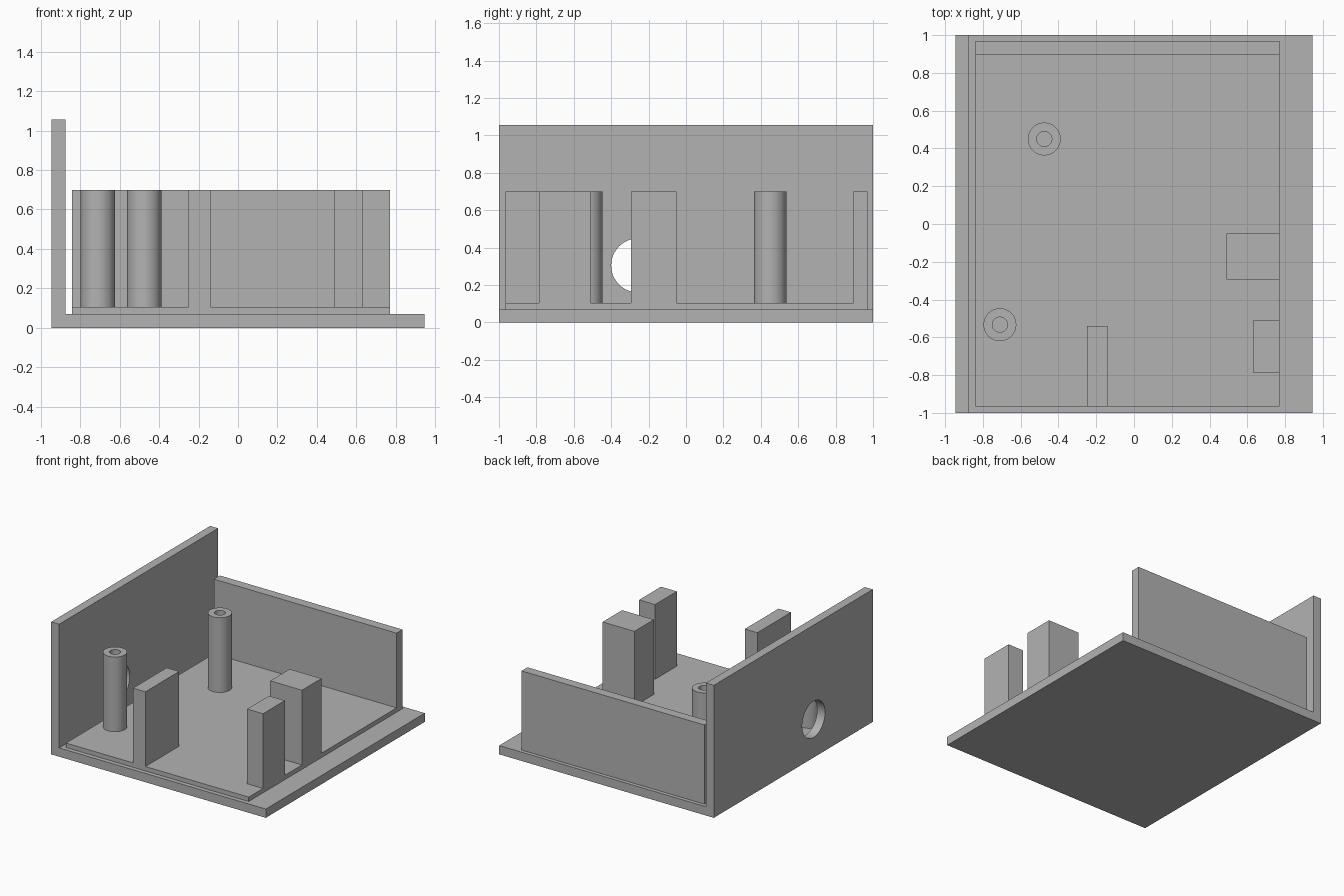
import bpy, bmesh, math
from mathutils import Vector, Matrix

if "Cube" in bpy.data.objects:
    bpy.data.objects.remove(bpy.data.objects["Cube"])

grey = bpy.data.materials.new("plain grey")
grey.use_nodes = True
colour = (0.45, 0.45, 0.45, 1)
grey.diffuse_color = colour
grey.node_tree.nodes["Principled BSDF"].inputs["Base Color"].default_value = colour

BASE_TOP, FLOOR_TOP, INNER_TOP, WALL_TOP = 0.07, 0.105, 0.7, 1.055


def finish(name, bm):
    bmesh.ops.recalc_face_normals(bm, faces=bm.faces)
    mesh = bpy.data.meshes.new(name)
    bm.to_mesh(mesh)
    bm.free()
    mesh.materials.append(grey)
    obj = bpy.data.objects.new(name, mesh)
    bpy.context.collection.objects.link(obj)
    return obj


def extrude(name, points, offset):
    bm = bmesh.new()
    face = bm.faces.new([bm.verts.new(p) for p in points])
    side = bmesh.ops.extrude_face_region(bm, geom=[face])["geom"]
    verts = [g for g in side if isinstance(g, bmesh.types.BMVert)]
    bmesh.ops.translate(bm, verts=verts, vec=Vector(offset))
    return finish(name, bm)


def smooth(obj):
    bpy.ops.object.select_all(action="DESELECT")
    obj.select_set(True)
    bpy.context.view_layer.objects.active = obj
    bpy.ops.object.shade_smooth_by_angle(angle=math.radians(30))


def block(name, x0, x1, y0, y1):
    z = FLOOR_TOP
    return extrude(name, [(x0, y0, z), (x1, y0, z), (x1, y1, z), (x0, y1, z)],
                   (0, 0, INNER_TOP - z))


def post(name, x, y, outer=0.087, inner=0.04):
    # Hollow tube turned from a rectangular profile
    bm = bmesh.new()
    profile = [(outer, FLOOR_TOP), (outer, INNER_TOP), (inner, INNER_TOP), (inner, FLOOR_TOP)]
    verts = [bm.verts.new((r, 0, z)) for r, z in profile]
    edges = [bm.edges.new(pair) for pair in zip(verts, verts[1:])]
    bmesh.ops.spin(bm, geom=verts + edges, cent=(0, 0, 0), axis=(0, 0, 1),
                   angle=math.tau, steps=48, use_merge=True)
    bmesh.ops.remove_doubles(bm, verts=bm.verts, dist=0.0001)
    obj = finish(name, bm)
    obj.location = (x, y, 0)
    smooth(obj)


# Base plate and tall side wall, one L-shaped profile
shell_profile = [(-0.945, 0), (0.945, 0), (0.945, BASE_TOP), (-0.875, BASE_TOP),
                 (-0.875, WALL_TOP), (-0.945, WALL_TOP)]
shell = extrude("base_and_side_wall", [(x, -1, z) for x, z in shell_profile], (0, 2, 0))

# Round port through the side wall
bm = bmesh.new()
bmesh.ops.create_cone(bm, cap_ends=True, segments=64, radius1=0.144, radius2=0.144, depth=0.3,
                      matrix=Matrix.Translation((-0.91, -0.256, 0.305))
                      @ Matrix.Rotation(math.pi / 2, 4, "Y"))
cutter = finish("port_cutter", bm)
cutter.hide_render = True
cut = shell.modifiers.new("port", "BOOLEAN")
cut.operation, cut.solver, cut.object = "DIFFERENCE", "EXACT", cutter
bpy.context.view_layer.objects.active = shell
bpy.ops.object.modifier_apply(modifier="port")
bpy.data.objects.remove(cutter)
smooth(shell)

# Raised inner floor and back wall, one L-shaped profile
tray_profile = [(-0.965, BASE_TOP), (0.97, BASE_TOP), (0.97, INNER_TOP),
                (0.895, INNER_TOP), (0.895, FLOOR_TOP), (-0.965, FLOOR_TOP)]
extrude("inner_floor_and_back_wall", [(-0.84, y, z) for y, z in tray_profile], (1.61, 0, 0))

# Standing blocks
block("large_block", 0.49, 0.77, -0.295, -0.05)
block("small_block", 0.63, 0.77, -0.785, -0.51)
block("front_rib", -0.25, -0.14, -0.965, -0.54)

# Hollow screw posts
post("front_post", -0.71, -0.533)
post("back_post", -0.475, 0.45)
